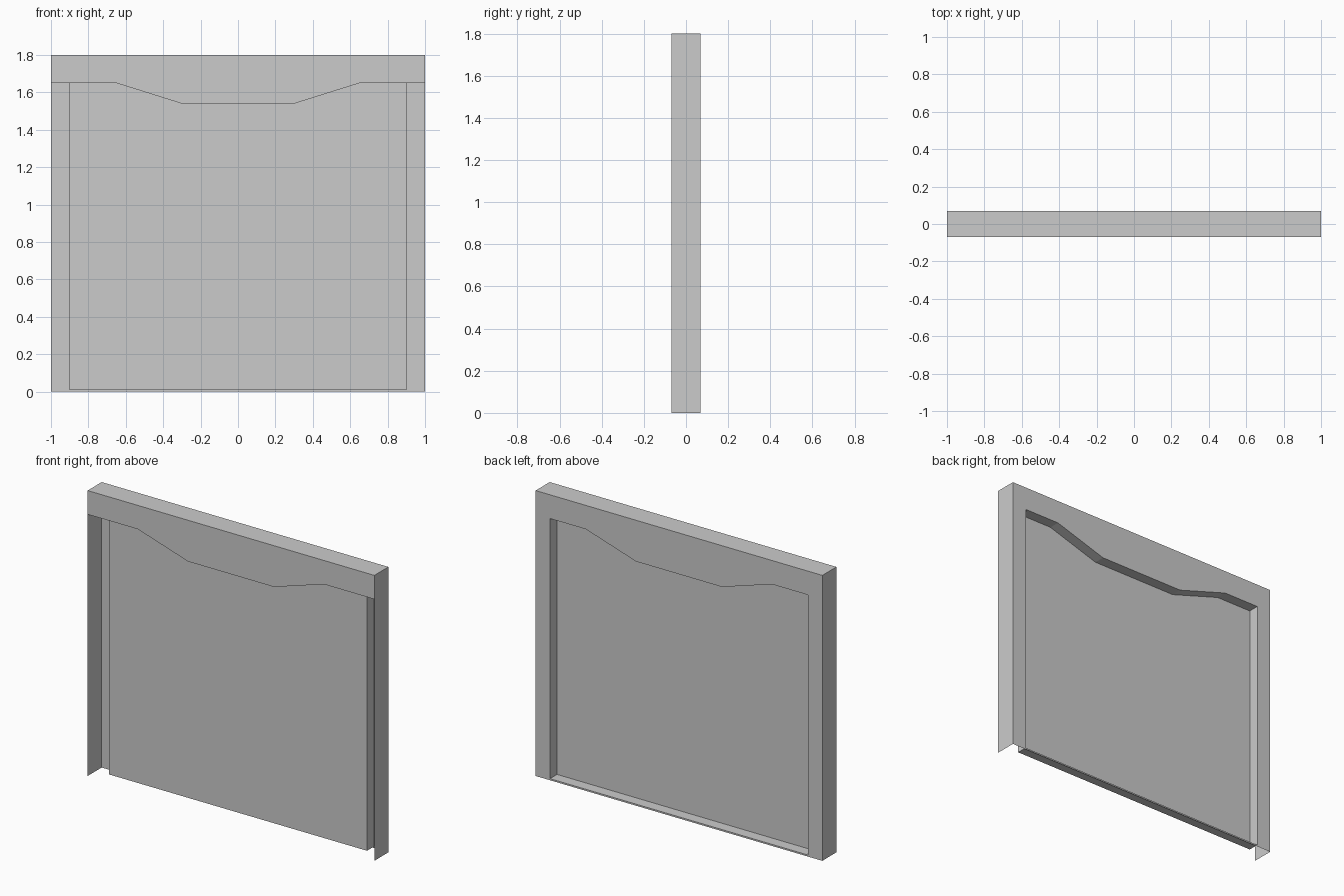
import bpy

if "Cube" in bpy.data.objects:
    bpy.data.objects.remove(bpy.data.objects["Cube"])

W, D, H = 1.0, 0.07, 1.8      # half width, half depth, height
IN, SILL = 0.9, 0.01          # opening half width and sill height

# lower edge of the header, mirrored about the centre
half = [(IN, 1.65), (0.65, 1.65), (0.3, 1.54)]
edge = [(-x, z) for x, z in half] + half[::-1]
full_edge = [(-W, 1.65)] + edge + [(W, 1.65)]


def make(name, quads):
    verts = [v for q in quads for v in q]
    faces = [tuple(range(i, i + 4)) for i in range(0, len(verts), 4)]
    me = bpy.data.meshes.new(name)
    me.from_pydata(verts, [], faces)
    ob = bpy.data.objects.new(name, me)
    bpy.context.collection.objects.link(ob)
    # join shared corners
    mod = ob.modifiers.new("weld", 'WELD')
    mod.merge_threshold = 0.0005
    return ob


def upright(line, z_end, y, flip=False):
    """Vertical sheet between a line and a level height."""
    out = []
    for (x0, z0), (x1, z1) in zip(line, line[1:]):
        q = [(x0, y, z0), (x1, y, z1), (x1, y, z_end), (x0, y, z_end)]
        out.append(q[::-1] if flip else q)
    return out


def sweep(line, y0, y1):
    """Strip running along a line from depth y0 to y1."""
    return [[(x0, y0, z0), (x0, y1, z0), (x1, y1, z1), (x1, y0, z1)]
            for (x0, z0), (x1, z1) in zip(line, line[1:])]


# outer sides and top, open underneath and at the front of the posts
make("outer_shell", sweep([(W, 0), (W, H), (-W, H), (-W, 0)], -D, D))

# front header band with its underside running back to the panel
make("front_header", upright(full_edge, H, -D) + sweep(edge, -D, 0))

# back frame: header, two posts and a thin bottom strip
back = upright(edge, H, D, True)
for s in (-1, 1):
    a, b = sorted((s * IN, s * W))
    back += upright([(a, 0), (b, 0)], H, D, True)
back += upright([(-IN, 0), (IN, 0)], SILL, D, True)
make("back_frame", back)

# reveal around the opening behind the panel
make("back_reveal", sweep([(-IN, SILL)] + edge + [(IN, SILL), (-IN, SILL)], 0, D))

# recessed panel
make("door_panel", upright(edge, SILL, 0, True))
